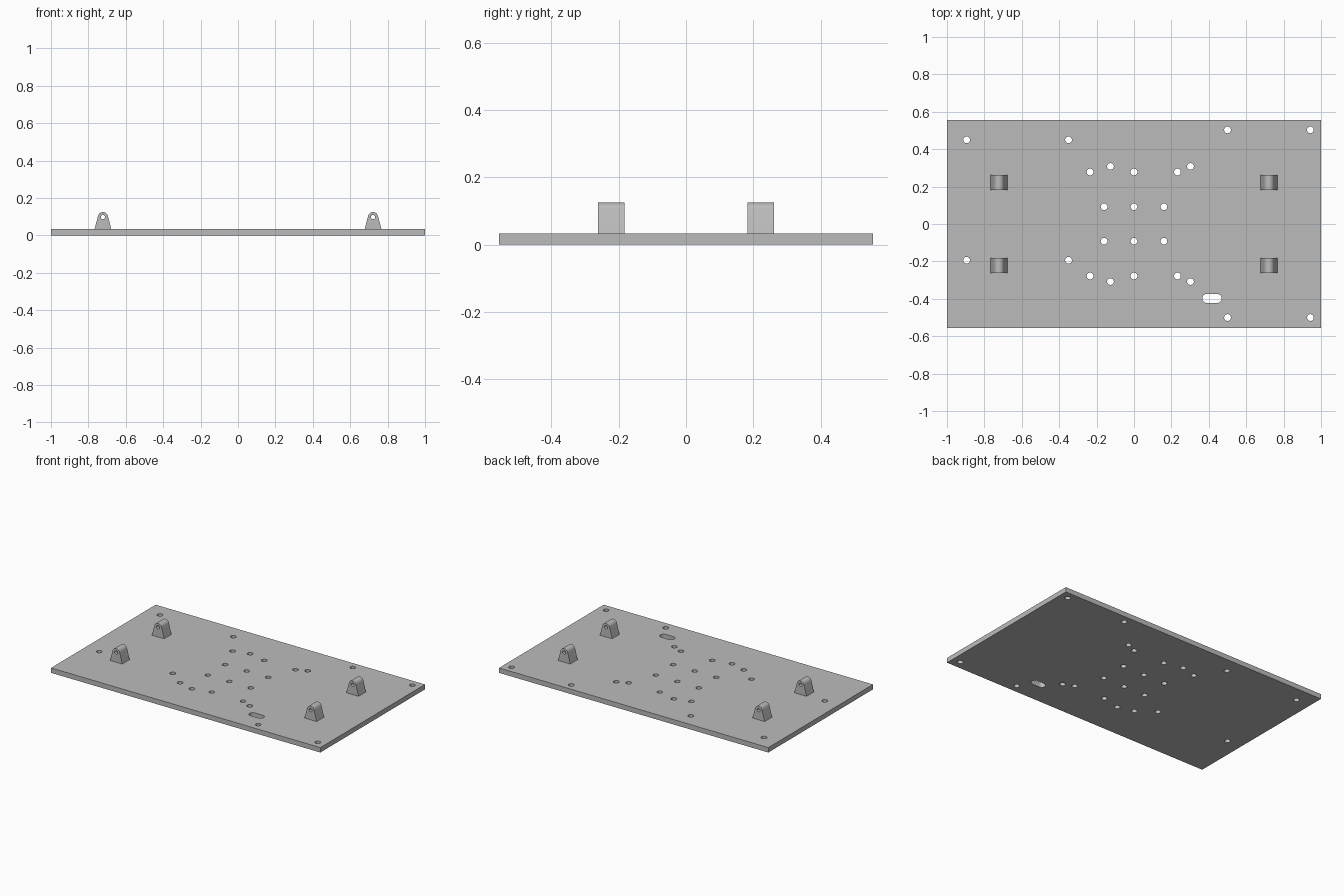
import bpy, bmesh, math
from mathutils import Matrix, Vector

cube = bpy.data.objects.get("Cube")
if cube:
    bpy.data.objects.remove(cube, do_unlink=True)

HALF_Y, PLATE_TOP = 0.555, 0.033

grey = bpy.data.materials.new("plain grey")
grey.use_nodes = True
colour = (0.5, 0.5, 0.5, 1)
grey.diffuse_color = colour
grey.node_tree.nodes["Principled BSDF"].inputs["Base Color"].default_value = colour


def arc(cx, cy, r, start, end, steps):
    """Points along a circular arc, angles in degrees."""
    angles = [math.radians(start + (end - start) * i / steps) for i in range(steps + 1)]
    return [(cx + r * math.cos(a), cy + r * math.sin(a)) for a in angles]


def add_prism(bm, outline, low, high):
    """Closed prism from a counter-clockwise outline, extruded along z."""
    face = bm.faces.new([bm.verts.new((x, y, low)) for x, y in outline])
    side = bmesh.ops.extrude_face_region(bm, geom=[face])
    moved = [g for g in side["geom"] if isinstance(g, bmesh.types.BMVert)]
    bmesh.ops.translate(bm, verts=moved, vec=Vector((0, 0, high - low)))
    bmesh.ops.recalc_face_normals(bm, faces=bm.faces)


def make_object(name, bm):
    mesh = bpy.data.meshes.new(name)
    bm.to_mesh(mesh)
    bm.free()
    mesh.materials.append(grey)
    obj = bpy.data.objects.new(name, mesh)
    bpy.context.collection.objects.link(obj)
    return obj


def cut(obj, cutter):
    """Cut the holes, drop the cutter and smooth the round walls."""
    mod = obj.modifiers.new("holes", "BOOLEAN")
    mod.operation, mod.solver, mod.object = "DIFFERENCE", "EXACT", cutter
    bpy.ops.object.select_all(action="DESELECT")
    bpy.context.view_layer.objects.active = obj
    obj.select_set(True)
    bpy.ops.object.modifier_apply(modifier=mod.name)
    bpy.data.objects.remove(cutter, do_unlink=True)
    bpy.ops.object.shade_smooth_by_angle(angle=math.radians(30))


# Base plate
bm = bmesh.new()
add_prism(bm, [(-1, -HALF_Y), (1, -HALF_Y), (1, HALF_Y), (-1, HALF_Y)], 0, PLATE_TOP)
plate = make_object("base_plate", bm)

# Round holes, listed as rows and columns
holes = [(x, y) for x in (-0.895, -0.35) for y in (0.45, -0.194)]
holes += [(x, y) for x in (0.5, 0.943) for y in (0.503, -0.5)]
holes += [(x, y) for x in (-0.16, 0, 0.16) for y in (0.092, -0.092)]
holes += [(x, y) for x in (-0.235, 0, 0.232) for y in (0.278, -0.278)]
holes += [(x, y) for x in (-0.126, 0.302) for y in (0.308, -0.308)]
bm = bmesh.new()
for x, y in holes:
    add_prism(bm, arc(x, y, 0.018, 0, 360, 24)[:-1], -0.1, 0.1)

# Cable slot
slot = arc(0.445, -0.398, 0.024, -90, 90, 12) + arc(0.389, -0.398, 0.024, 90, 270, 12)
add_prism(bm, slot, -0.1, 0.1)
cut(plate, make_object("plate_cutter", bm))

# Four hinge lugs: tapered sides, rounded top and a pin hole along y
PIN_Z, TOP_R, LUG_HALF = 0.098, 0.027, 0.039
profile = [(-0.045, PLATE_TOP), (0.045, PLATE_TOP)] + arc(0, PIN_Z, TOP_R, 14, 166, 20)
upright = Matrix.Rotation(math.radians(90), 4, "X")
for side, sx in (("left", 1), ("right", -1)):
    for end, sy in (("front", -1), ("back", 1)):
        place = Matrix.Translation((sx * 0.722, sy * 0.222, 0)) @ upright
        bm = bmesh.new()
        add_prism(bm, profile, -LUG_HALF, LUG_HALF)
        bm.transform(place)
        lug = make_object(f"{end}_{side}_lug", bm)
        bm = bmesh.new()
        add_prism(bm, arc(0, PIN_Z, 0.0115, 0, 360, 24)[:-1], -0.1, 0.1)
        bm.transform(place)
        cut(lug, make_object("pin_cutter", bm))
